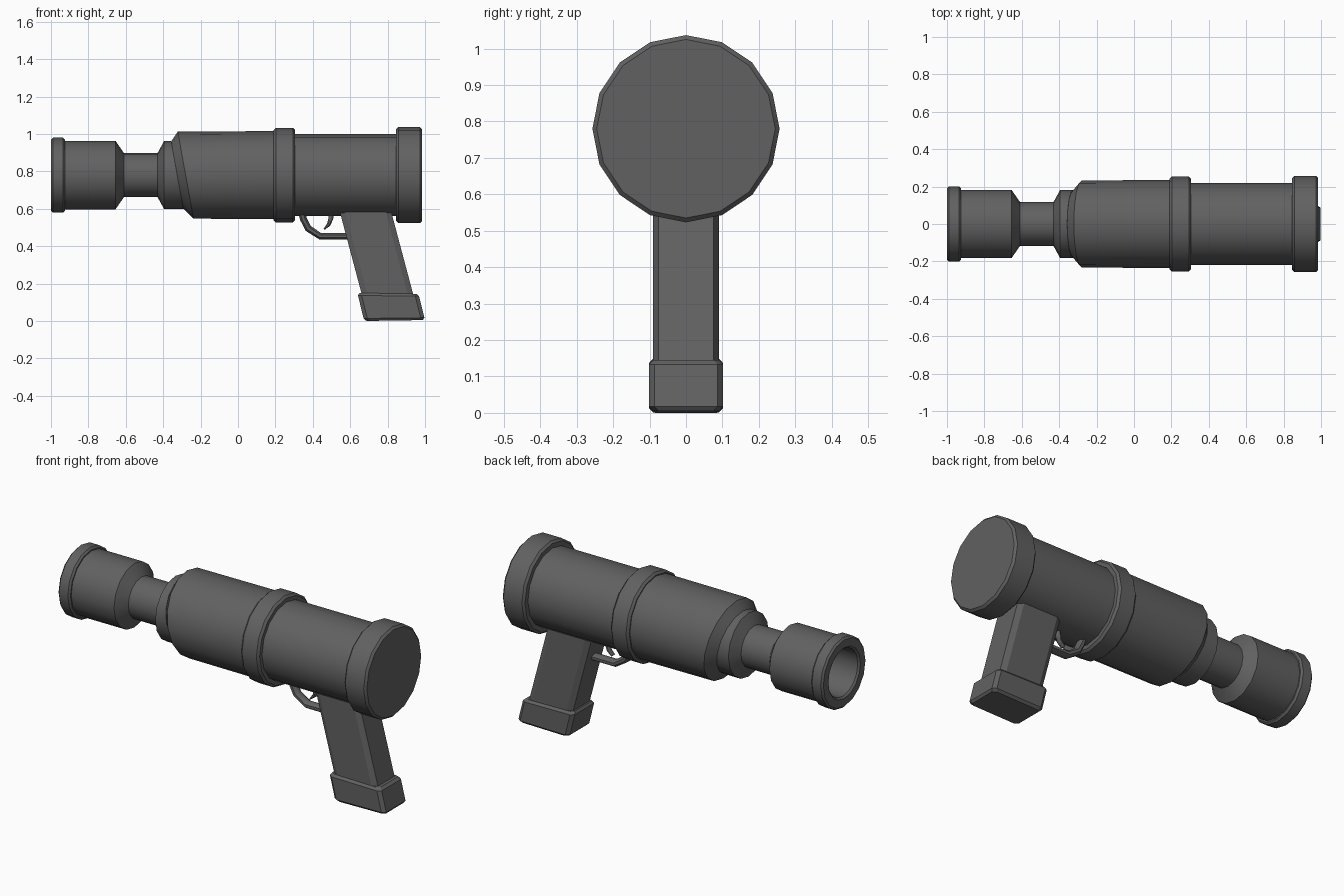
import bpy, bmesh, math
from mathutils import Vector

SIDES, AXIS_Z = 16, 0.78

if "Cube" in bpy.data.objects:
    bpy.data.objects.remove(bpy.data.objects["Cube"], do_unlink=True)

metal = bpy.data.materials.new("dark grey metal")
metal.use_nodes = True
GREY = (0.12, 0.12, 0.12, 1)
metal.diffuse_color = GREY
metal.node_tree.nodes["Principled BSDF"].inputs["Base Color"].default_value = GREY


def finish(name, bm, angle=30):
    bmesh.ops.recalc_face_normals(bm, faces=bm.faces)
    mesh = bpy.data.meshes.new(name)
    bm.to_mesh(mesh)
    bm.free()
    mesh.materials.append(metal)
    obj = bpy.data.objects.new(name, mesh)
    bpy.context.collection.objects.link(obj)
    bpy.ops.object.select_all(action='DESELECT')
    obj.select_set(True)
    bpy.context.view_layer.objects.active = obj
    bpy.ops.object.shade_smooth_by_angle(angle=math.radians(angle))
    return obj


def lathe(name, profile):
    """Revolve (x, radius, slant) points around the barrel axis; slant leans the ring."""
    bm = bmesh.new()
    rings = []
    for x, r, slant in profile:
        ring = []
        for i in range(SIDES):
            a = math.tau * i / SIDES
            h = r * math.sin(a)
            ring.append(bm.verts.new((x - slant * h, r * math.cos(a), AXIS_Z + h)))
        rings.append(ring)
    for a, b in zip(rings, rings[1:]):
        for i in range(SIDES):
            j = (i + 1) % SIDES
            bm.faces.new((a[i], a[j], b[j], b[i]))
    bm.faces.new(rings[0])
    bm.faces.new(rings[-1])
    return finish(name, bm)


def collar(name, x0, x1, r, b=0.012):
    return lathe(name, [(x0, r - b, 0), (x0 + b, r, 0), (x1 - b, r, 0), (x1, r - b, 0)])


def slab(name, outline, half_y, chamfer, rim=0):
    """Leaning grip block: outline is bottom-left, bottom-right, top-right, top-left in x, z."""
    bl, br, tr, tl = [Vector(p) for p in outline]
    cx, cy = chamfer
    levels = [(0, rim), (0.09, 0), (0.91, 0), (1, rim)] if rim else [(0, 0), (1, 0)]
    bm = bmesh.new()
    rings = []
    for t, inset in levels:
        l, r = bl.lerp(tl, t), br.lerp(tr, t)
        x0, x1, y = l.x + inset, r.x - inset, half_y - inset
        pts = [(x0, y - cy), (x0 + cx, y), (x1 - cx, y), (x1, y - cy)]
        pts += [(px, -py) for px, py in reversed(pts)]
        rings.append([bm.verts.new((px, py, l.lerp(r, (px - l.x) / (r.x - l.x)).y))
                      for px, py in pts])
    for a, b in zip(rings, rings[1:]):
        for i in range(8):
            j = (i + 1) % 8
            bm.faces.new((a[i], a[j], b[j], b[i]))
    bm.faces.new(rings[0])
    bm.faces.new(rings[-1])
    return finish(name, bm, 20)


def strip(name, path, half_y, section=8):
    """Sweep an oval section along (x, z, half thickness) points."""
    bm = bmesh.new()
    pts = [Vector((x, 0, z)) for x, z, _ in path]
    rings = []
    for k, (x, z, r) in enumerate(path):
        d = (pts[min(k + 1, len(pts) - 1)] - pts[max(k - 1, 0)]).normalized()
        n = Vector((-d.z, 0, d.x))
        ring = []
        for i in range(section):
            a = math.tau * (i + 0.5) / section
            ring.append(bm.verts.new(pts[k] + n * r * math.cos(a)
                                     + Vector((0, half_y * math.sin(a), 0))))
        rings.append(ring)
    for a, b in zip(rings, rings[1:]):
        for i in range(section):
            j = (i + 1) % section
            bm.faces.new((a[i], a[j], b[j], b[i]))
    bm.faces.new(rings[0])
    bm.faces.new(rings[-1])
    return finish(name, bm, 50)


# Hollow muzzle, narrow neck and front flare
lathe("muzzle_and_neck", [
    (-0.70, 0.135, 0), (-0.99, 0.135, 0), (-1.0, 0.145, 0), (-1.0, 0.19, 0),
    (-0.99, 0.20, 0), (-0.935, 0.20, 0), (-0.925, 0.19, 0), (-0.925, 0.183, 0),
    (-0.655, 0.183, 0), (-0.61, 0.118, 0), (-0.43, 0.118, 0),
    (-0.395, 0.182, 0), (-0.325, 0.182, 0.18)])

# Body with slanted shoulder
lathe("main_body", [(-0.325, 0.18, 0.18), (-0.28, 0.233, 0.18), (0.20, 0.235, 0)])
collar("middle_collar", 0.19, 0.305, 0.253)
lathe("rear_tube", [(0.29, 0.219, 0), (0.87, 0.219, 0)])
collar("rear_cap", 0.845, 0.985, 0.257)

# Grip
slab("grip", [(0.665, 0.13), (0.94, 0.13), (0.815, 0.60), (0.54, 0.60)], 0.09, (0.03, 0.015))
slab("grip_base", [(0.675, 0.0), (1.0, 0.005), (0.965, 0.145), (0.638, 0.15)],
     0.102, (0.02, 0.015), rim=0.012)

# Trigger and guard
strip("trigger_guard", [(0.335, 0.60, 0.02), (0.35, 0.545, 0.02), (0.375, 0.495, 0.02),
                        (0.44, 0.453, 0.02), (0.62, 0.453, 0.02)], 0.028)
strip("trigger", [(0.495, 0.60, 0.014), (0.497, 0.55, 0.014),
                  (0.485, 0.515, 0.011), (0.46, 0.49, 0.004)], 0.016)
